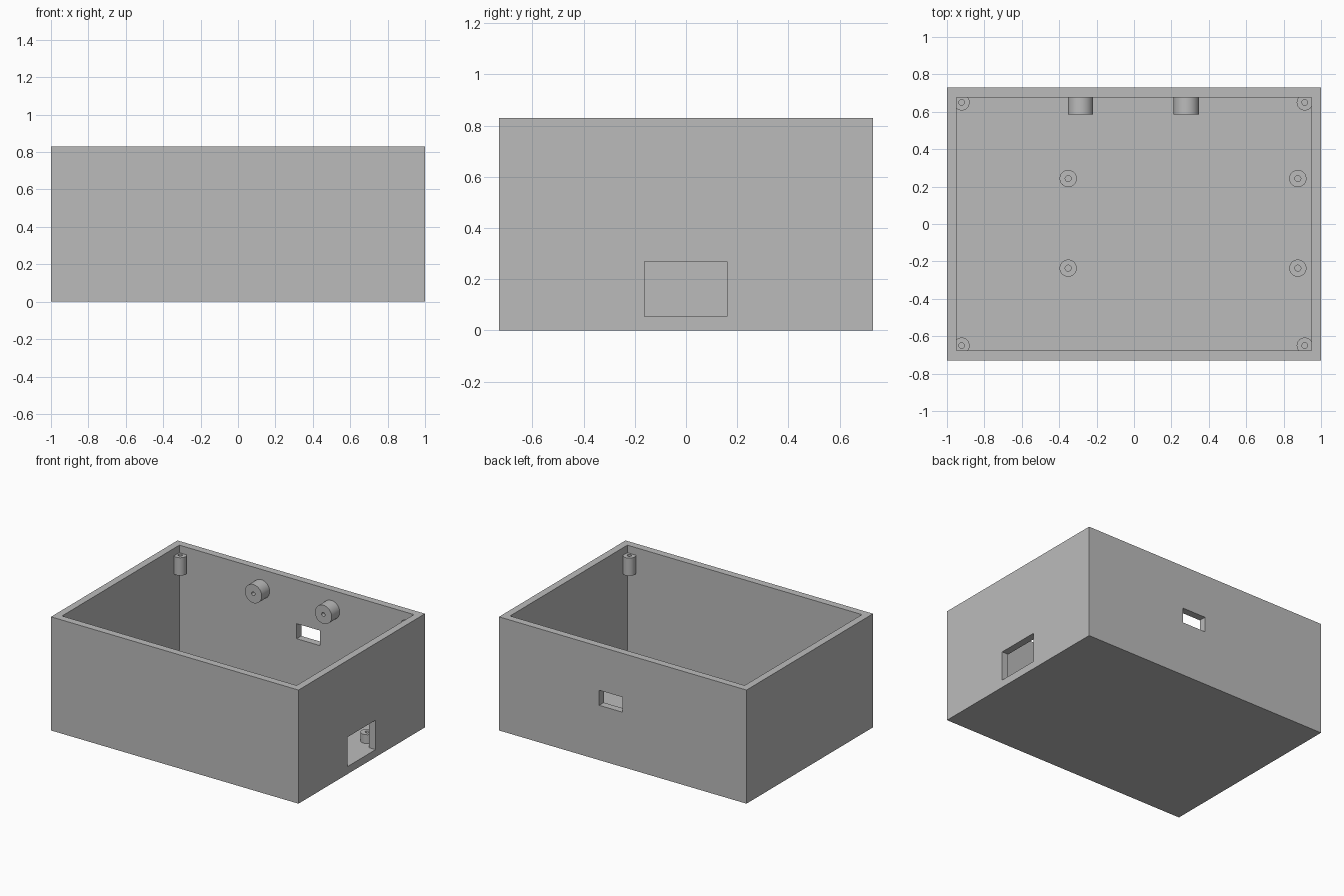
import bpy, bmesh, math
from mathutils import Matrix, Vector

cube = bpy.data.objects.get("Cube")
if cube:
    bpy.data.objects.remove(cube, do_unlink=True)

grey = bpy.data.materials.new("plain grey")
grey.use_nodes = True
colour = (0.5, 0.5, 0.5, 1)
grey.diffuse_color = colour
grey.node_tree.nodes["Principled BSDF"].inputs["Base Color"].default_value = colour


def add_object(name, bm):
    bmesh.ops.recalc_face_normals(bm, faces=bm.faces[:])
    mesh = bpy.data.meshes.new(name)
    bm.to_mesh(mesh)
    bm.free()
    mesh.materials.append(grey)
    obj = bpy.data.objects.new(name, mesh)
    bpy.context.collection.objects.link(obj)
    return obj


def block(name, low, high):
    bm = bmesh.new()
    bmesh.ops.create_cube(bm, size=1)
    for v in bm.verts:
        v.co = [low[i] if v.co[i] < 0 else high[i] for i in range(3)]
    return add_object(name, bm)


def tube(name, base, length, radius, bore, tilt=0):
    """Hollow post standing on base, tilted about x."""
    bm = bmesh.new()
    profile = [(radius, 0), (radius, length), (bore, length), (bore, 0)]
    verts = [bm.verts.new((r, 0, z)) for r, z in profile]
    edges = [bm.edges.new((verts[i - 1], verts[i])) for i in range(4)]
    bmesh.ops.spin(bm, geom=verts + edges, cent=(0, 0, 0), axis=(0, 0, 1),
                   angle=math.tau, steps=40, use_merge=True)
    bmesh.ops.remove_doubles(bm, verts=bm.verts[:], dist=1e-5)
    bm.transform(Matrix.Translation(Vector(base)) @ Matrix.Rotation(tilt, 4, "X"))
    obj = add_object(name, bm)
    bpy.ops.object.select_all(action="DESELECT")
    obj.select_set(True)
    bpy.context.view_layer.objects.active = obj
    bpy.ops.object.shade_smooth_by_angle(angle=math.radians(35))
    return obj


# Open-topped box with a side window and a back slot
HALF_X, HALF_Y, HEIGHT, FLOOR = 1.0, 0.73, 0.83, 0.055
IN_X, IN_Y = 0.948, 0.677
box = block("box_shell", (-HALF_X, -HALF_Y, 0), (HALF_X, HALF_Y, HEIGHT))
cutters = [
    block("cavity_cutter", (-IN_X, -IN_Y, FLOOR), (IN_X, IN_Y, 1)),
    block("side_window_cutter", (0.8, -0.163, FLOOR), (1.2, 0.16, 0.27)),
    block("back_slot_cutter", (0, 0.55, 0.40), (0.19, 0.9, 0.51)),
]
for cutter in cutters:
    cutter.hide_render = True
    mod = box.modifiers.new(cutter.name, "BOOLEAN")
    mod.operation, mod.solver, mod.object = "DIFFERENCE", "EXACT", cutter
bpy.context.view_layer.objects.active = box
for mod in list(box.modifiers):
    bpy.ops.object.modifier_apply(modifier=mod.name)
for cutter in cutters:
    bpy.data.objects.remove(cutter, do_unlink=True)

# Lid screw posts hanging in the four upper corners
for x, side in ((-0.922, "right"), (0.913, "left")):
    for y, end in ((-0.65, "front"), (0.65, "back")):
        tube(f"lid_post_{end}_{side}", (x, y, 0.645), 0.13, 0.043, 0.015)

# Board standoffs on the floor
for x, side in ((-0.352, "right"), (0.876, "left")):
    for y, end in ((-0.236, "front"), (0.243, "back")):
        tube(f"standoff_{end}_{side}", (x, y, FLOOR), 0.065, 0.046, 0.016)

# Round bosses on the inside of the back wall
for x, side in ((-0.286, "right"), (0.28, "left")):
    tube(f"wall_boss_{side}", (x, IN_Y, 0.687), 0.092, 0.068, 0.014, math.pi / 2)
